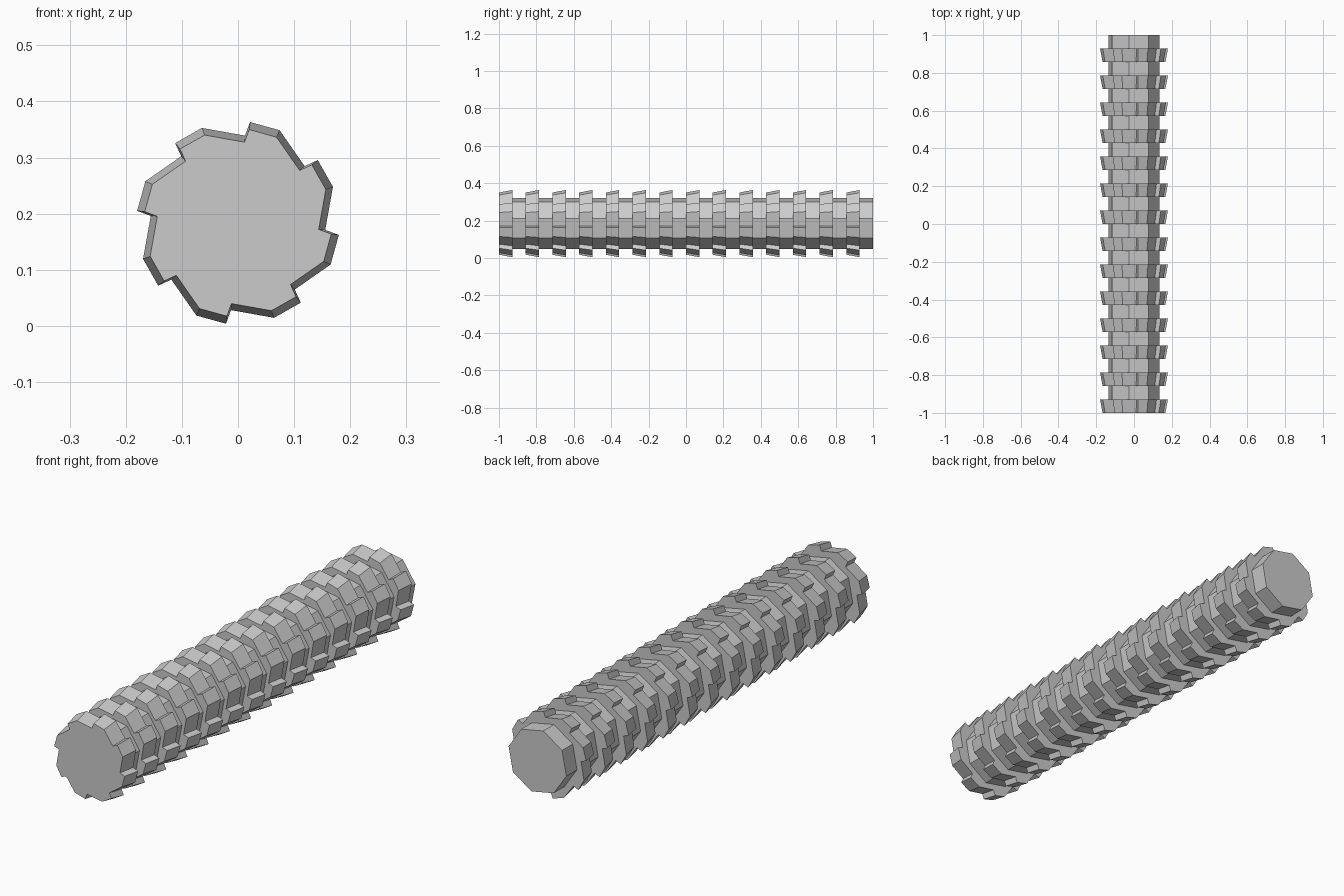
import bpy, bmesh
from math import cos, sin, radians

if "Cube" in bpy.data.objects:
    bpy.data.objects.remove(bpy.data.objects["Cube"])

CENTRE_Z = 0.1835
RINGS = 14
PITCH = 2 / RINGS


def loft(name, sections):
    """Closed solid through matching rings of (x, z) points at given y."""
    bm = bmesh.new()
    loops = [[bm.verts.new((x, y, z + CENTRE_Z)) for x, z in pts] for y, pts in sections]
    for a, b in zip(loops, loops[1:]):
        n = len(a)
        for i in range(n):
            j = (i + 1) % n
            bm.faces.new((a[i], a[j], b[j], b[i]))
    bm.faces.new(loops[0])
    bm.faces.new(loops[-1])
    bmesh.ops.recalc_face_normals(bm, faces=bm.faces)
    mesh = bpy.data.meshes.new(name)
    bm.to_mesh(mesh)
    bm.free()
    obj = bpy.data.objects.new(name, mesh)
    bpy.context.collection.objects.link(obj)
    return obj


def polar(r, deg):
    return r * cos(radians(deg)), r * sin(radians(deg))


def saw_profile(scale):
    """Eight ratchet teeth: notch, tip, then end of the flat crest."""
    tooth = [(0.156, 85.4), (0.181, 83.2), (0.181, 65.8)]
    return [polar(r * scale, a - 45 * k) for k in range(8) for r, a in tooth]


# Octagonal core
octagon = [polar(0.139, 11.5 + 45 * k) for k in range(8)]
loft("core", [(-0.99, octagon), (1.0, octagon)])

# Toothed rings, each flaring towards the back
ring = loft("toothed_ring", [(-1.0, saw_profile(0.925)), (-1.0 + PITCH / 2, saw_profile(1.0))])
array = ring.modifiers.new("repeat", 'ARRAY')
array.count = RINGS
array.use_relative_offset = False
array.use_constant_offset = True
array.constant_offset_displace = (0, PITCH, 0)
